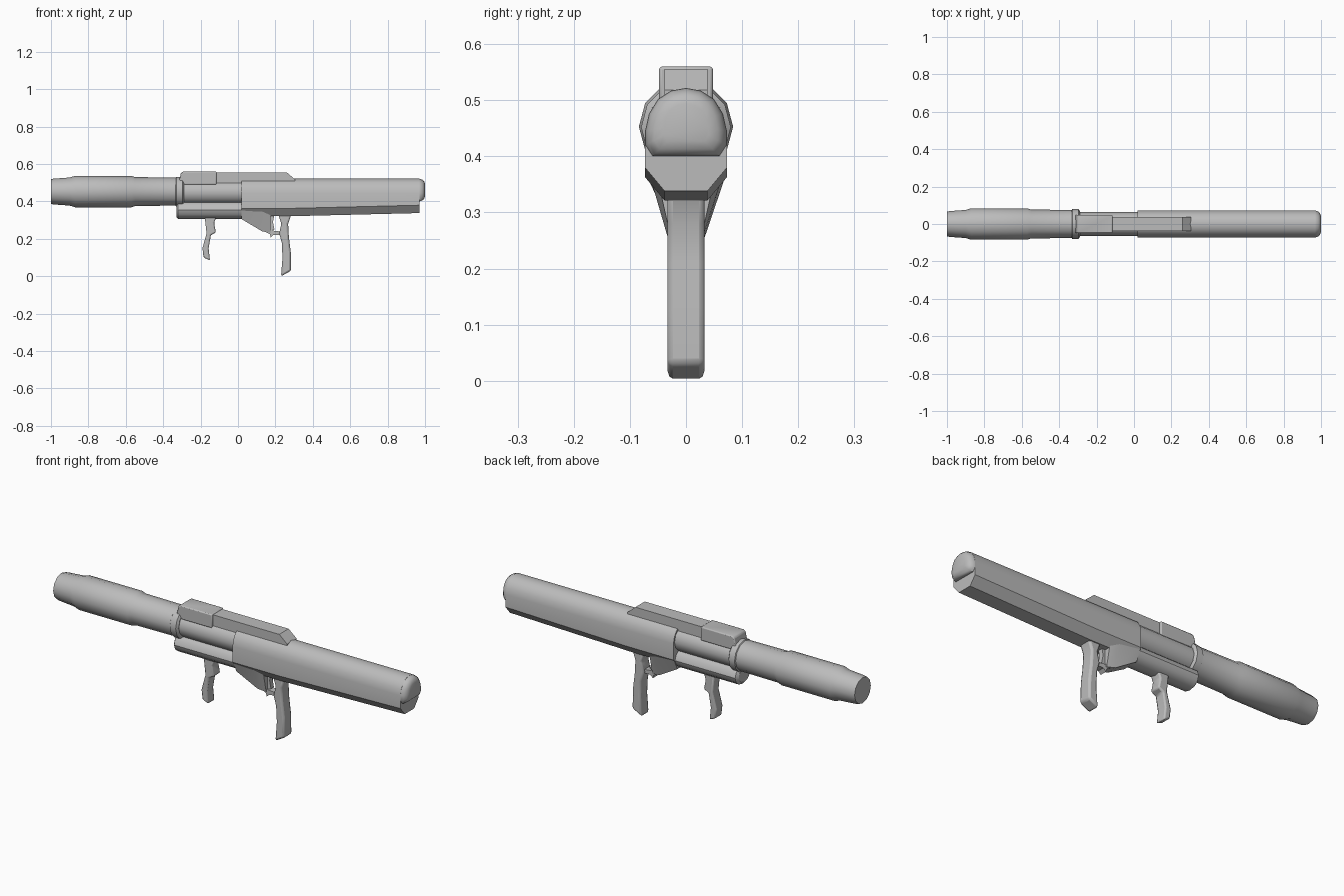
import bpy, bmesh, math

if "Cube" in bpy.data.objects:
    bpy.data.objects.remove(bpy.data.objects["Cube"])

# Single flat grey
grey = bpy.data.materials.new("grey metal")
grey.use_nodes = True
COLOUR = (0.5, 0.5, 0.5, 1)
grey.diffuse_color = COLOUR
grey.node_tree.nodes["Principled BSDF"].inputs["Base Color"].default_value = COLOUR


def loft(name, rings, angle=35, bevel=0):
    """Skin closed rings of equal point count and cap both ends."""
    bm = bmesh.new()
    loops = [[bm.verts.new(p) for p in ring] for ring in rings]
    n = len(loops[0])
    for a, b in zip(loops, loops[1:]):
        for i in range(n):
            j = (i + 1) % n
            bm.faces.new((a[i], a[j], b[j], b[i]))
    bm.faces.new(loops[0][::-1])
    bm.faces.new(loops[-1])
    bmesh.ops.recalc_face_normals(bm, faces=bm.faces)
    mesh = bpy.data.meshes.new(name)
    bm.to_mesh(mesh)
    bm.free()
    ob = bpy.data.objects.new(name, mesh)
    bpy.context.collection.objects.link(ob)
    mesh.materials.append(grey)
    if bevel:
        mod = ob.modifiers.new("bevel", "BEVEL")
        mod.width, mod.segments, mod.limit_method = bevel, 2, "ANGLE"
    bpy.ops.object.select_all(action="DESELECT")
    ob.select_set(True)
    bpy.context.view_layer.objects.active = ob
    bpy.ops.object.shade_smooth_by_angle(angle=math.radians(angle))
    return ob


def tube(name, profile, z, squash=1, sides=12):
    """Round section along x from (x, radius) pairs; squash scales height."""
    angles = [math.tau * i / sides for i in range(sides)]
    return loft(name, [[(x, r * math.cos(a), z + squash * r * math.sin(a)) for a in angles]
                       for x, r in profile])


def plate(name, outline, half, bevel=0):
    """Side outline of (x, z) points given thickness in y."""
    return loft(name, [[(x, y, z) for x, z in outline] for y in (-half, half)], bevel=bevel)


def mirrored(half):
    """Close a half section that starts on the centre line."""
    return half + [(-y, z) for y, z in reversed(half) if y > 0]


# Front barrel with its thicker sleeve
tube("barrel", [(-1, 0.066), (-0.985, 0.069), (-0.9, 0.075), (-0.87, 0.084), (-0.57, 0.084),
                (-0.55, 0.077), (-0.3, 0.075)], 0.453)
tube("inner_tube", [(-0.32, 0.064), (0.05, 0.064)], 0.45)
tube("collar", [(-0.337, 0.07), (-0.33, 0.08), (-0.297, 0.08), (-0.29, 0.07)], 0.452)
tube("lower_tube", [(-0.33, 0.045), (-0.32, 0.06), (0.05, 0.06)], 0.355, squash=0.82)

# Rear body: arched top, straight sides, chamfered flat underside
arch = [(0, 0.522), (0.027, 0.517), (0.05, 0.502), (0.066, 0.476), (0.073, 0.445)]


def body_ring(x, rise):
    half = arch + [(0.073, 0.363 + rise), (0.038, 0.321 + rise)]
    return [(x, y, z) for y, z in mirrored(half)]


loft("rear_body", [body_ring(0.02, 0), body_ring(0.28, 0), body_ring(0.97, 0.017)])

# Domed rear end overhanging the lower edge
dome = mirrored(arch + [(0.073, 0.42), (0.06, 0.4)])
loft("rear_dome", [[(x, y * s, 0.46 + (z - 0.46) * s) for y, z in dome]
                   for x, s in ((0.9, 0.98), (0.97, 0.99), (0.985, 0.92), (0.995, 0.78), (1, 0.55))],
     angle=50)

# Sight housing and long top rail
plate("sight_box", [(-0.32, 0.49), (-0.305, 0.553), (-0.295, 0.56), (-0.115, 0.56),
                    (-0.115, 0.49)], 0.048, bevel=0.005)
plate("top_rail", [(-0.13, 0.49), (-0.13, 0.556), (0.26, 0.556), (0.305, 0.518),
                   (0.305, 0.49)], 0.038)

# Tapered trigger housing under the body
loft("trigger_housing", [
    [(x, -wide, top), (x, wide, top), (x, narrow, low), (x, -narrow, low)]
    for x, wide, top, narrow, low in (
        (0.02, 0.072, 0.37, 0.042, 0.305), (0.13, 0.06, 0.35, 0.028, 0.24),
        (0.175, 0.045, 0.335, 0.022, 0.232))])
plate("trigger_guard", [(0.12, 0.25), (0.17, 0.225), (0.175, 0.208), (0.19, 0.222),
                        (0.24, 0.222), (0.24, 0.238), (0.18, 0.245)], 0.018)
plate("trigger", [(0.17, 0.33), (0.195, 0.33), (0.187, 0.29), (0.195, 0.25), (0.17, 0.24)], 0.012)

# Curved pistol grips
plate("rear_grip", [(0.215, 0.33), (0.285, 0.33), (0.268, 0.28), (0.272, 0.21), (0.282, 0.13),
                    (0.284, 0.03), (0.23, 0.0), (0.238, 0.1), (0.234, 0.18), (0.22, 0.23),
                    (0.232, 0.28)], 0.033, bevel=0.01)
plate("front_grip", [(-0.178, 0.32), (-0.115, 0.32), (-0.128, 0.285), (-0.118, 0.235),
                     (-0.145, 0.22), (-0.157, 0.15), (-0.15, 0.085), (-0.184, 0.1),
                     (-0.19, 0.15), (-0.168, 0.23)], 0.028, bevel=0.007)
